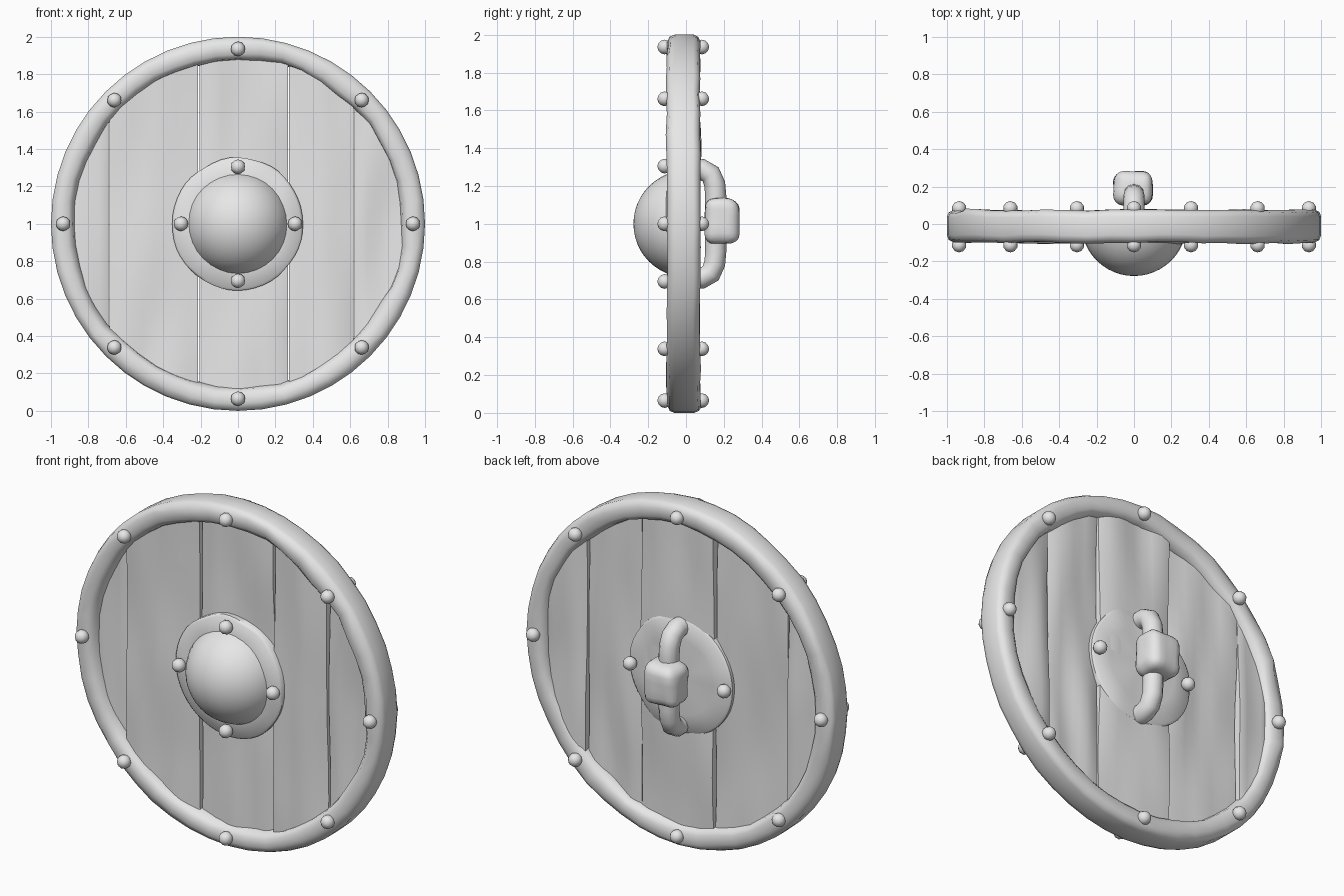
import bpy, bmesh, math
from mathutils import Vector, noise

cube = bpy.data.objects.get("Cube")
if cube:
    bpy.data.objects.remove(cube, do_unlink=True)

grey = bpy.data.materials.new("plain_grey")
grey.use_nodes = True
grey.diffuse_color = (0.8, 0.8, 0.8, 1)
grey.node_tree.nodes["Principled BSDF"].inputs["Base Color"].default_value = (0.8, 0.8, 0.8, 1)


def finish(name, bm, angle=50):
    bmesh.ops.recalc_face_normals(bm, faces=bm.faces)
    mesh = bpy.data.meshes.new(name)
    bm.to_mesh(mesh)
    bm.free()
    obj = bpy.data.objects.new(name, mesh)
    bpy.context.collection.objects.link(obj)
    mesh.materials.append(grey)
    bpy.ops.object.select_all(action='DESELECT')
    obj.select_set(True)
    bpy.context.view_layer.objects.active = obj
    bpy.ops.object.shade_smooth_by_angle(angle=math.radians(angle))
    return obj


def wobble(p, amount, scale=5):
    return noise.noise(Vector(p) * scale) * amount


def lathe(name, profile, steps=48, closed=False, dent=0.0, angle=50):
    """Spin (radius, y) points around the shield's y axis."""
    bm = bmesh.new()
    rings = []
    for i in range(steps):
        a = math.tau * i / steps
        ring = []
        for r, y in profile:
            x, z = r * math.cos(a), r * math.sin(a)
            n = wobble((x, y, z), dent)
            k = 1 if r > 0.97 else 1 + n
            ring.append(bm.verts.new((x * k, y + n * 0.5, 1 + z * k)))
        rings.append(ring)
    count = len(profile)
    for i in range(steps):
        a, b = rings[i], rings[(i + 1) % steps]
        for j in range(count if closed else count - 1):
            k = (j + 1) % count
            bm.faces.new((a[j], b[j], b[k], a[k]))
    bmesh.ops.remove_doubles(bm, verts=bm.verts, dist=0.0001)
    return finish(name, bm, angle)


# Thick rounded rim
lathe("rim", [(0.875, -0.03), (0.885, -0.075), (0.91, -0.098), (0.96, -0.1),
              (0.99, -0.085), (1.0, -0.06), (1.0, 0.04), (0.99, 0.062),
              (0.96, 0.075), (0.91, 0.073), (0.885, 0.055), (0.875, 0.02)],
      closed=True, dent=0.022)

# Wooden planks, each slightly warped and set at its own depth
seams = [-0.9, -0.69, -0.21, 0.27, 0.62, 0.9]
offsets = [0.012, -0.006, 0.008, -0.008, 0.004]


def plank(index, cols=8, rows=16):
    left, right = seams[index] + 0.003, seams[index + 1] - 0.003
    bm = bmesh.new()
    sides = []
    for side in (-1, 1):
        grid = []
        for i in range(cols + 1):
            x = left + (right - left) * i / cols
            half = math.sqrt(max(0.9 ** 2 - x * x, 0.001))
            edge = 0.008 if i in (0, cols) else 0
            col = []
            for j in range(rows + 1):
                z = half * (2 * j / rows - 1)
                n = wobble((x * 2.2, side + index, z * 0.6), 0.028, 2.5)
                y = -0.01 + side * (0.045 - edge) + offsets[index] + n
                col.append(bm.verts.new((x, y, 1 + z)))
            grid.append(col)
        sides.append(grid)
        for i in range(cols):
            for j in range(rows):
                bm.faces.new((grid[i][j], grid[i + 1][j], grid[i + 1][j + 1], grid[i][j + 1]))
    front, back = sides
    for i in (0, cols):
        for j in range(rows):
            bm.faces.new((front[i][j], front[i][j + 1], back[i][j + 1], back[i][j]))
    for j in (0, rows):
        for i in range(cols):
            bm.faces.new((front[i][j], front[i + 1][j], back[i + 1][j], back[i][j]))
    finish(f"plank_{index + 1}", bm, 40)


for index in range(len(offsets)):
    plank(index)

# Front boss: flat flange and dome
lathe("boss_flange", [(0.35, -0.02), (0.352, -0.075), (0.34, -0.086), (0.25, -0.1), (0, -0.1)],
      dent=0.03)
dome = [(0.283 * math.cos(t), 0.005 - 0.283 * math.sin(t))
        for t in (math.radians(15 + 75 * i / 10) for i in range(11))]
lathe("boss_dome", dome, steps=32)

# Back plate
lathe("back_plate", [(0.335, 0.0), (0.337, 0.05), (0.325, 0.06), (0.22, 0.065), (0, 0.065)],
      dent=0.03)


# Rivets
def rivet(name, radius, angle, y):
    bm = bmesh.new()
    bmesh.ops.create_icosphere(bm, subdivisions=2, radius=0.039)
    bmesh.ops.translate(bm, verts=bm.verts, vec=(
        radius * math.cos(angle), y, 1 + radius * math.sin(angle)))
    finish(name, bm, 60)


for i in range(8):
    for side, y in (("front", -0.113), ("back", 0.084)):
        rivet(f"rim_rivet_{side}_{i + 1}", 0.935, math.tau * i / 8, y)
for i in range(4):
    rivet(f"boss_rivet_{i + 1}", 0.305, math.tau * i / 4, -0.113)
for i in range(2):
    rivet(f"back_plate_rivet_{i + 1}", 0.305, math.pi * i, 0.084)

# Handle: bent bar swept in the centre plane
upper = [(0.03, 0.285), (0.085, 0.287), (0.13, 0.262), (0.152, 0.21), (0.157, 0.15), (0.157, 0)]
path = upper + [(y, -z) for y, z in reversed(upper[:-1])]
bm = bmesh.new()
sides, rings = 12, []
for i, (y, z) in enumerate(path):
    prev, nxt = path[max(i - 1, 0)], path[min(i + 1, len(path) - 1)]
    tangent = Vector((0, nxt[0] - prev[0], nxt[1] - prev[1])).normalized()
    across = Vector((1, 0, 0))
    other = tangent.cross(across)
    ring = []
    for s in range(sides):
        a = math.tau * s / sides
        ring.append(bm.verts.new(Vector((0, y, 1 + z))
                                 + (across * math.cos(a) + other * math.sin(a)) * 0.056))
    rings.append(ring)
for a, b in zip(rings, rings[1:]):
    for s in range(sides):
        t = (s + 1) % sides
        bm.faces.new((a[s], a[t], b[t], b[s]))
bm.faces.new(rings[0])
bm.faces.new(rings[-1])
finish("handle_bar", bm, 60)

# Chunky wrapped grip
bm = bmesh.new()
bmesh.ops.create_cube(bm, size=1)
for v in bm.verts:
    v.co = Vector((v.co.x * 0.21, v.co.y * 0.18, v.co.z * 0.24))
bmesh.ops.bevel(bm, geom=bm.edges[:], offset=0.055, segments=4, profile=0.5, affect='EDGES')
bmesh.ops.subdivide_edges(bm, edges=[e for e in bm.edges if e.calc_length() > 0.05],
                          cuts=2, use_grid_fill=True)
for v in bm.verts:
    v.co *= 1 + wobble(v.co, 0.07, 12)
    v.co += Vector((-0.003, 0.19, 1.015))
finish("handle_grip", bm, 60)
